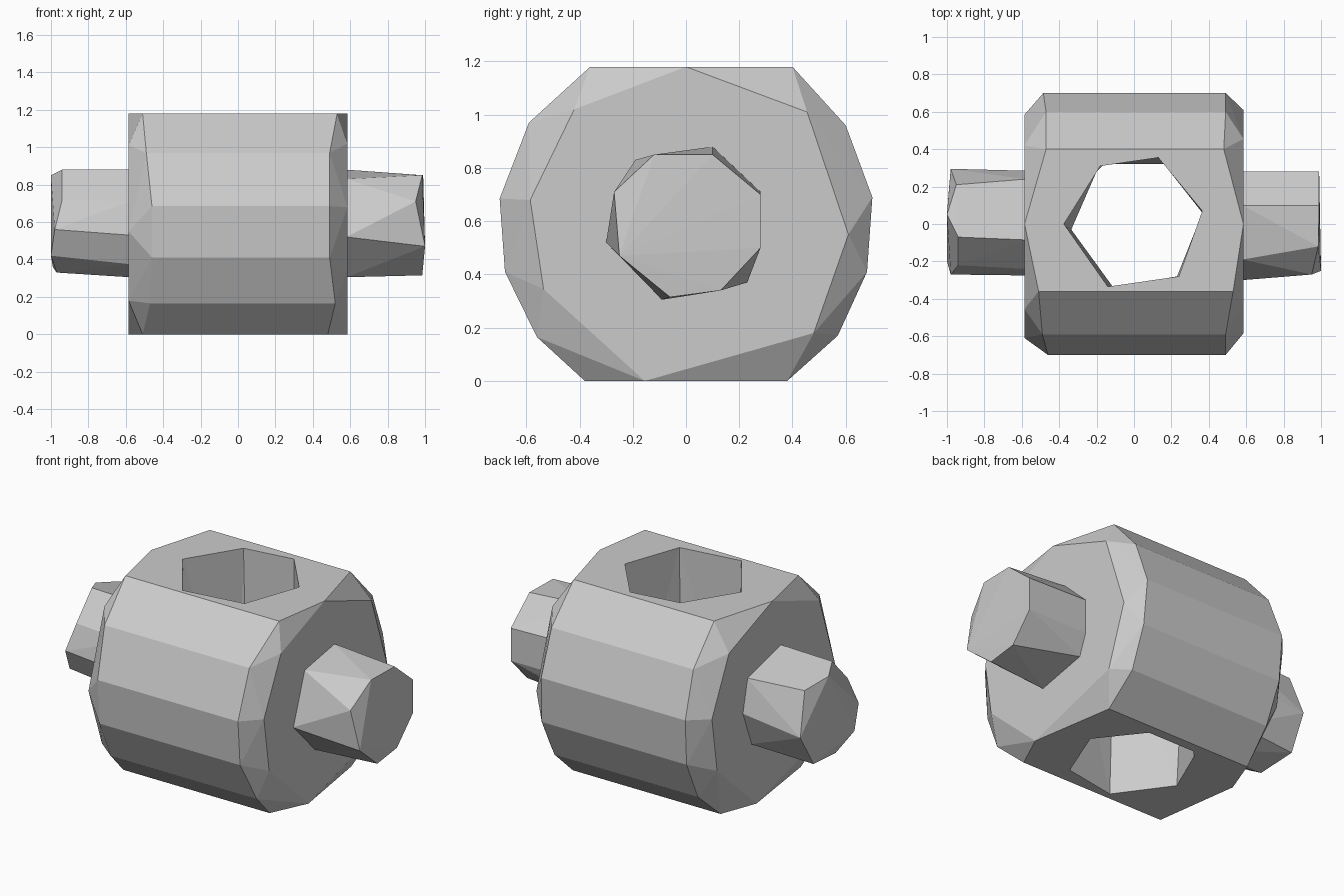
import bpy
import bmesh

grey = bpy.data.materials.new("stone grey")
grey.diffuse_color = (0.6, 0.6, 0.6, 1)


def hull(name, points):
    """Faceted convex solid around a few corner points."""
    bm = bmesh.new()
    for p in points:
        bm.verts.new(p)
    res = bmesh.ops.convex_hull(bm, input=bm.verts[:])
    loose = {g for g in res["geom_interior"] + res["geom_unused"]
             if isinstance(g, bmesh.types.BMVert)}
    bmesh.ops.delete(bm, geom=list(loose), context='VERTS')
    bmesh.ops.recalc_face_normals(bm, faces=bm.faces[:])
    mesh = bpy.data.meshes.new(name)
    bm.to_mesh(mesh)
    bm.free()
    mesh.materials.append(grey)
    obj = bpy.data.objects.new(name, mesh)
    bpy.context.collection.objects.link(obj)
    return obj


# Body: rough drum along x; each rim corner is (y, z, left x, right x)
rim = [(-0.36, 1.18, -0.51, 0.53), (-0.59, 0.97, -0.49, 0.49),
       (-0.70, 0.685, -0.46, 0.49), (-0.68, 0.41, -0.46, 0.49),
       (-0.56, 0.165, -0.47, 0.52), (-0.38, 0.0, -0.51, 0.48),
       (0.38, 0.0, -0.50, 0.50), (0.57, 0.17, -0.48, 0.49),
       (0.68, 0.41, -0.48, 0.50), (0.70, 0.69, -0.485, 0.49),
       (0.60, 0.96, -0.47, 0.49), (0.40, 1.18, -0.47, 0.48)]
# Flat drum ends: (y, z), turned round for the left side
cap = [(-0.585, 0.68), (-0.535, 0.345), (-0.155, 0.0), (0.48, 0.18),
       (0.61, 0.55), (0.455, 1.01), (0.0, 1.18), (-0.42, 1.02)]
body_pts = [(x, y, z) for y, z, l, r in rim for x in (l, r)]
body_pts += [(s * 0.585, s * y, z) for y, z in cap for s in (1, -1)]
body = hull("body", body_pts)

# Vertical shaft hole, slightly irregular from top to bottom
hole_top = [(-0.375, 0.0), (-0.18, 0.31), (0.13, 0.355),
            (0.365, 0.07), (0.24, -0.28), (-0.14, -0.335)]
hole_low = [(-0.335, -0.03), (-0.20, 0.28), (-0.16, 0.32), (0.16, 0.32),
            (0.365, 0.06), (0.23, -0.28), (-0.11, -0.34)]
cutter = hull("hole_cutter", [(x, y, 1.19) for x, y in hole_top]
              + [(x, y, -0.01) for x, y in hole_low])
mod = body.modifiers.new("hole", 'BOOLEAN')
mod.operation = 'DIFFERENCE'
mod.solver = 'EXACT'
mod.object = cutter
bpy.context.view_layer.objects.active = body
bpy.ops.object.modifier_apply(modifier=mod.name)
bpy.data.objects.remove(cutter)

# Handle stubs: base ring (y, z) at the drum face, free end as (x, y, z)
right_base = [(-0.19, 0.83), (0.10, 0.88), (0.28, 0.71), (0.28, 0.50),
              (0.23, 0.37), (-0.09, 0.305), (-0.30, 0.52)]
right_end = [(0.95, -0.27, 0.71), (0.985, -0.12, 0.85), (0.99, 0.10, 0.85),
             (0.99, 0.28, 0.70), (0.99, 0.28, 0.50), (0.985, 0.13, 0.34),
             (0.985, -0.06, 0.315), (1.0, -0.25, 0.47)]
left_base = [(-0.085, 0.88), (0.24, 0.80), (0.285, 0.60), (0.20, 0.38),
             (0.0, 0.305), (-0.20, 0.375), (-0.275, 0.53), (-0.24, 0.71)]
left_end = [(-0.94, -0.07, 0.88), (-0.95, 0.21, 0.81), (-0.98, 0.295, 0.56),
            (-0.99, 0.18, 0.36), (-0.97, -0.06, 0.33), (-1.0, -0.20, 0.42),
            (-0.98, -0.27, 0.56), (-0.94, -0.22, 0.72), (-1.0, 0.05, 0.85)]
hull("right_stub", [(0.58, y, z) for y, z in right_base] + right_end)
hull("left_stub", [(-0.58, y, z) for y, z in left_base] + left_end)
